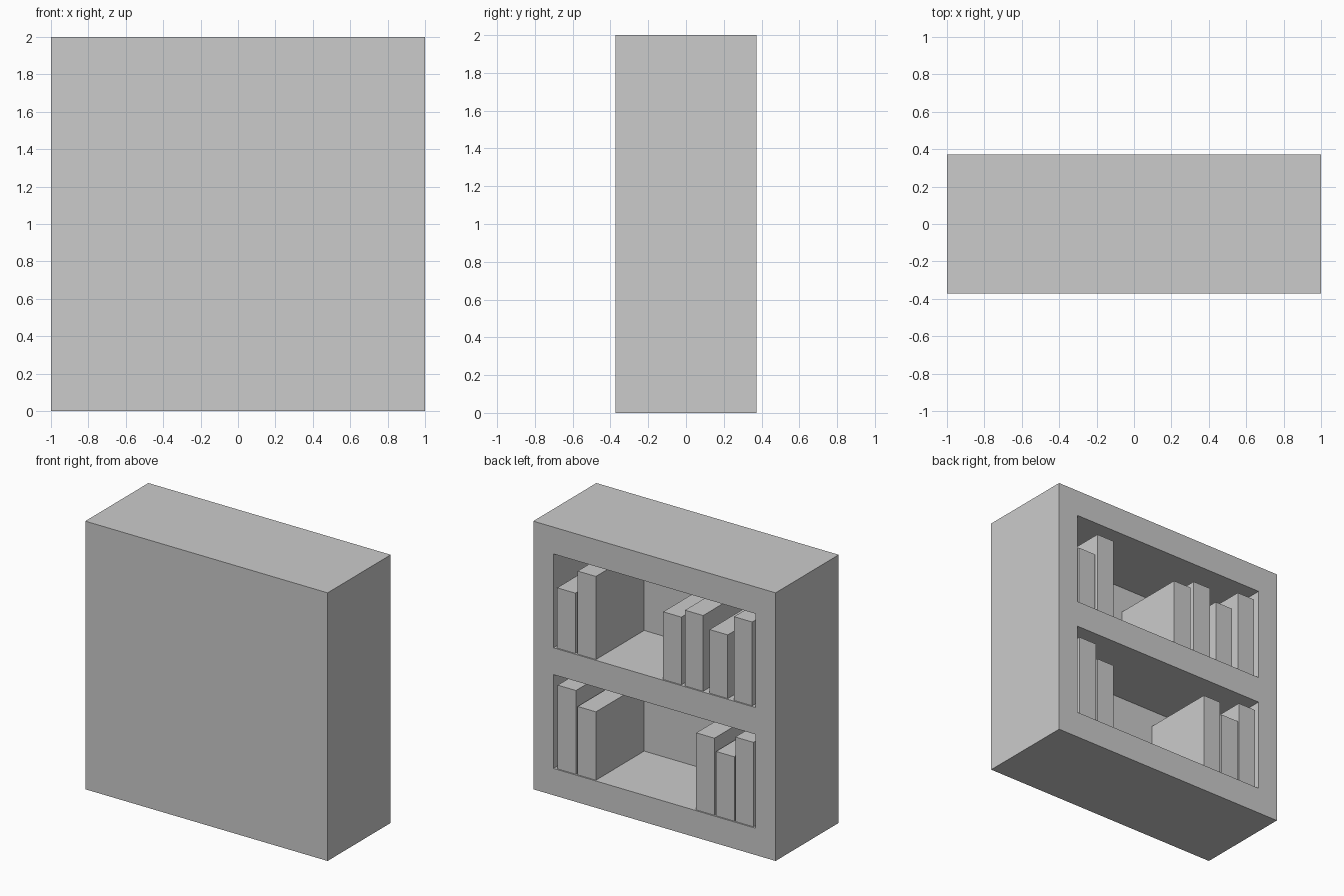
import bpy, bmesh
from mathutils import Vector

cube = bpy.data.objects.get("Cube")
if cube:
    bpy.data.objects.remove(cube)

# One plain grey for everything
grey = bpy.data.materials.new("plain_grey")
grey.use_nodes = True
color = (0.6, 0.6, 0.6, 1)
grey.diffuse_color = color
grey.node_tree.nodes["Principled BSDF"].inputs["Base Color"].default_value = color

HALF_DEPTH = 0.372
INNER_X = 0.833
PANEL_Y = -0.207                        # inner face of the closed panel
BAYS = {"lower": (0.2, 0.9), "upper": (1.1, 1.8)}


def box(bm, low, high):
    """Add an axis-aligned box between two corners."""
    low, high = Vector(low), Vector(high)
    verts = bmesh.ops.create_cube(bm, size=1)["verts"]
    bmesh.ops.scale(bm, vec=high - low, verts=verts)
    bmesh.ops.translate(bm, vec=(low + high) / 2, verts=verts)


def finish(bm, name):
    bmesh.ops.recalc_face_normals(bm, faces=bm.faces)
    mesh = bpy.data.meshes.new(name)
    bm.to_mesh(mesh)
    bm.free()
    mesh.materials.append(grey)
    obj = bpy.data.objects.new(name, mesh)
    bpy.context.collection.objects.link(obj)
    return obj


def cut(bm, point, normal):
    geom = bm.verts[:] + bm.edges[:] + bm.faces[:]
    bmesh.ops.bisect_plane(bm, geom=geom, plane_co=point, plane_no=normal)


# Case: a solid block with two bays pushed in from the open side
bm = bmesh.new()
box(bm, (-1, -HALF_DEPTH, 0), (1, HALF_DEPTH, 2))
for x in (-INNER_X, INNER_X):
    cut(bm, (x, 0, 0), (1, 0, 0))
for bay in BAYS.values():
    for z in bay:
        cut(bm, (0, 0, z), (0, 0, 1))
bm.normal_update()


def is_bay(face):
    c = face.calc_center_median()
    return (face.normal.y > 0.9 and abs(c.x) < INNER_X
            and any(lo < c.z < hi for lo, hi in BAYS.values()))


for face in [f for f in bm.faces if is_bay(f)]:
    new = bmesh.ops.extrude_face_region(bm, geom=[face])["geom"]
    pushed = [v for v in new if isinstance(v, bmesh.types.BMVert)]
    bmesh.ops.translate(bm, vec=(0, PANEL_Y - HALF_DEPTH, 0), verts=pushed)
    bmesh.ops.delete(bm, geom=[face], context="FACES_ONLY")
finish(bm, "bookcase")

# Books: centre x and top height, standing on each shelf
BOOK_HALF = 0.075
BOOKS = {
    "upper": [(0.735, 1.55), (0.565, 1.72), (-0.14, 1.605),
              (-0.32, 1.665), (-0.523, 1.575), (-0.725, 1.725)],
    "lower": [(0.73, 0.825), (0.565, 0.71), (-0.413, 0.775),
              (-0.577, 0.68), (-0.735, 0.83)],
}
for bay, books in BOOKS.items():
    floor = BAYS[bay][0]
    for i, (x, top) in enumerate(books, 1):
        bm = bmesh.new()
        box(bm, (x - BOOK_HALF, PANEL_Y, floor),
            (x + BOOK_HALF, HALF_DEPTH - 0.01, top))
        finish(bm, f"{bay}_book_{i}")
